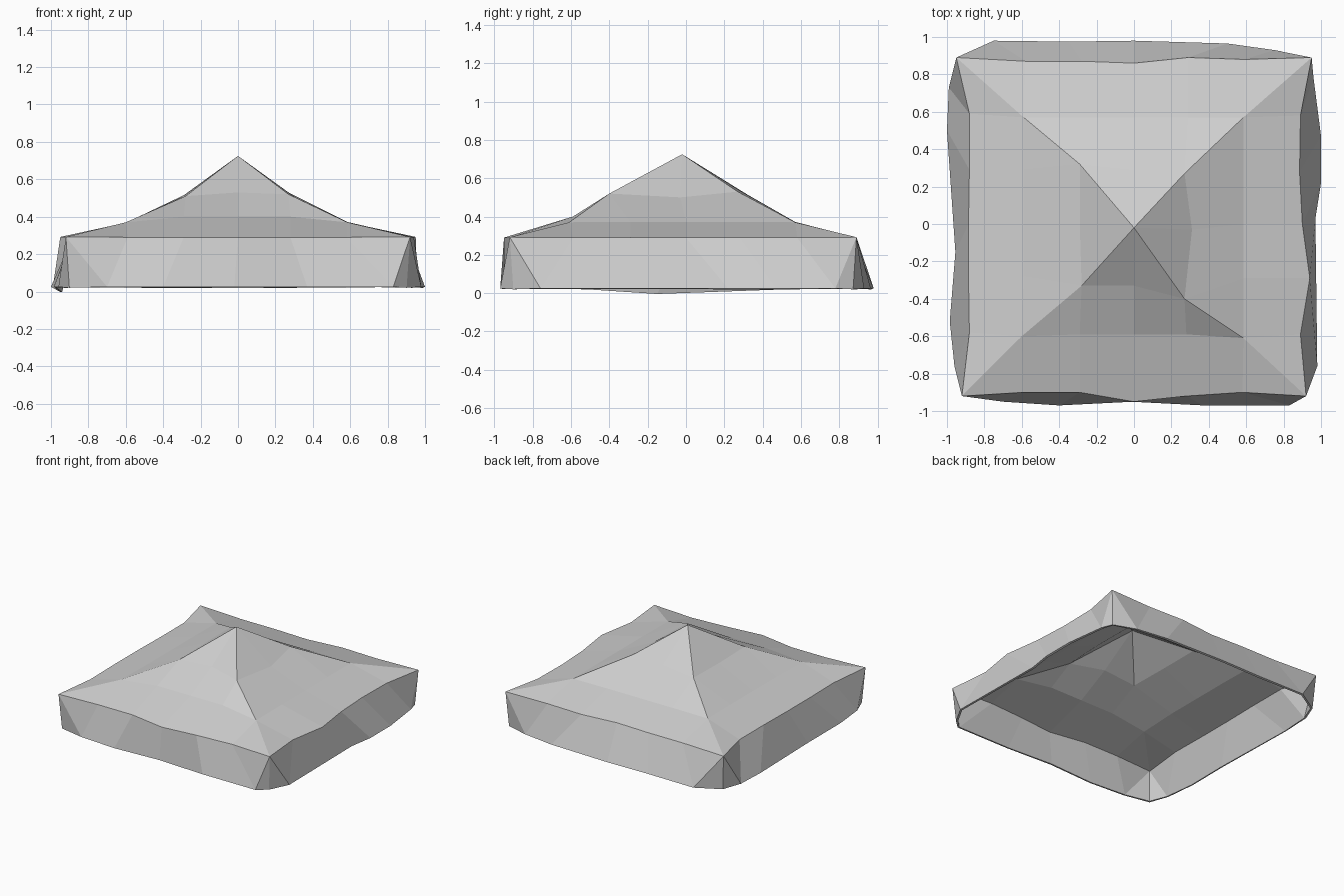
import bpy

if "Cube" in bpy.data.objects:
    bpy.data.objects.remove(bpy.data.objects["Cube"])

# Cloth material
mat = bpy.data.materials.new("light grey cloth")
mat.diffuse_color = (0.62, 0.62, 0.62, 1)
mat.use_nodes = True
mat.node_tree.nodes["Principled BSDF"].inputs["Base Color"].default_value = mat.diffuse_color


def place(side, t, d, z):
    """Point on side 0 front, 1 right, 2 back, 3 left: t along it, d outward."""
    return [(t, -d, z), (d, t, z), (-t, d, z), (-d, -t, z)][side]


# Peak and upper ring
peak = [(0, -0.02, 0.725)]
upper = [(-0.28, -0.33, 0.51), (0, -0.33, 0.53), (0.27, -0.40, 0.52), (0.31, -0.03, 0.50),
         (0.27, 0.27, 0.53), (0, 0.29, 0.53), (-0.29, 0.32, 0.515), (-0.29, 0, 0.51)]

# Middle ring
middle = []
mid_corner = [(-0.6, -0.6), (0.585, -0.61), (0.585, 0.57), (-0.59, 0.57)]
mid_out = [0.59, 0.585, 0.57, 0.59]
for s in range(4):
    middle.append((*mid_corner[s], 0.37))
    for t in (-0.29, 0, 0.28):
        middle.append(place(s, t, mid_out[s], 0.40 if s == 0 else 0.372))

# Wavy eave
eave_corner = [(-0.92, -0.92), (0.92, -0.92), (0.95, 0.89), (-0.95, 0.89)]
eave_out = [(0.90, 0.90, 0.95, 0.92, 0.90), (0.89, 0.94, 0.90, 0.885, 0.89),
            (0.88, 0.89, 0.86, 0.87, 0.87), (0.88, 0.88, 0.885, 0.885, 0.88)]
eave = []
for s in range(4):
    eave.append((*eave_corner[s], 0.292))
    for t, d in zip((-0.59, -0.29, 0, 0.28, 0.58), eave_out[s]):
        eave.append(place(s, t, d, 0.29))

# Skirt hem with cut corners
hem_side = [
    [(-0.70, 0.95), (-0.40, 0.97), (-0.02, 0.95), (0.37, 0.97), (0.83, 0.97)],
    [(-0.76, 0.98), (0.03, 0.97), (0.22, 1.0), (0.47, 1.0), (0.78, 0.96)],
    [(-0.75, 0.93), (-0.50, 0.965), (0, 0.98), (0.35, 0.975), (0.75, 0.98)],
    [(-0.73, 0.99), (-0.50, 1.0), (0.15, 0.955), (0.52, 0.985), (0.76, 0.96)]]
hem = []
for s in range(4):
    x, y = eave_corner[s]
    hem.append((x * 0.98, y * 0.98, 0.02))
    for i, (t, d) in enumerate(hem_side[s]):
        hem.append(place(s, t, d, 0.0 if (s, i) == (3, 2) else 0.025))

verts, faces, starts = [], [], []
rings = [peak, upper, middle, eave, hem]
for r in rings:
    starts.append(len(verts))
    verts += r


def side_ids(k, s):
    """Vertex numbers along one side of ring k, both corners included."""
    n = len(rings[k]) // 4
    return [starts[k] + (s * n + i) % len(rings[k]) for i in range(n + 1)]


for s in range(4):
    # Roof bands, split along the hips
    for k in range(3):
        a, b = side_ids(k, s), side_ids(k + 1, s)
        faces.append((b[0], b[1], a[0]))
        for i in range(1, len(b) - 2):
            faces.append((b[i], b[i + 1], a[i], a[i - 1]))
        faces.append((b[-2], b[-1], a[-1]))
    # Skirt, fanned at the corners
    a, b = side_ids(3, s), side_ids(4, s)
    faces += [(b[0], b[1], a[0]), (b[1], a[1], a[0])]
    for i in range(1, 5):
        faces.append((b[i], b[i + 1], a[i + 1], a[i]))
    faces += [(b[5], b[6], a[6]), (b[5], a[6], a[5])]

mesh = bpy.data.meshes.new("canopy_cloth")
mesh.from_pydata(verts, [], faces)
mesh.materials.append(mat)
canopy = bpy.data.objects.new("canopy_cloth", mesh)
bpy.context.collection.objects.link(canopy)

# Thin cloth thickness, inward
solid = canopy.modifiers.new("thickness", "SOLIDIFY")
solid.thickness = 0.015
solid.offset = -1
